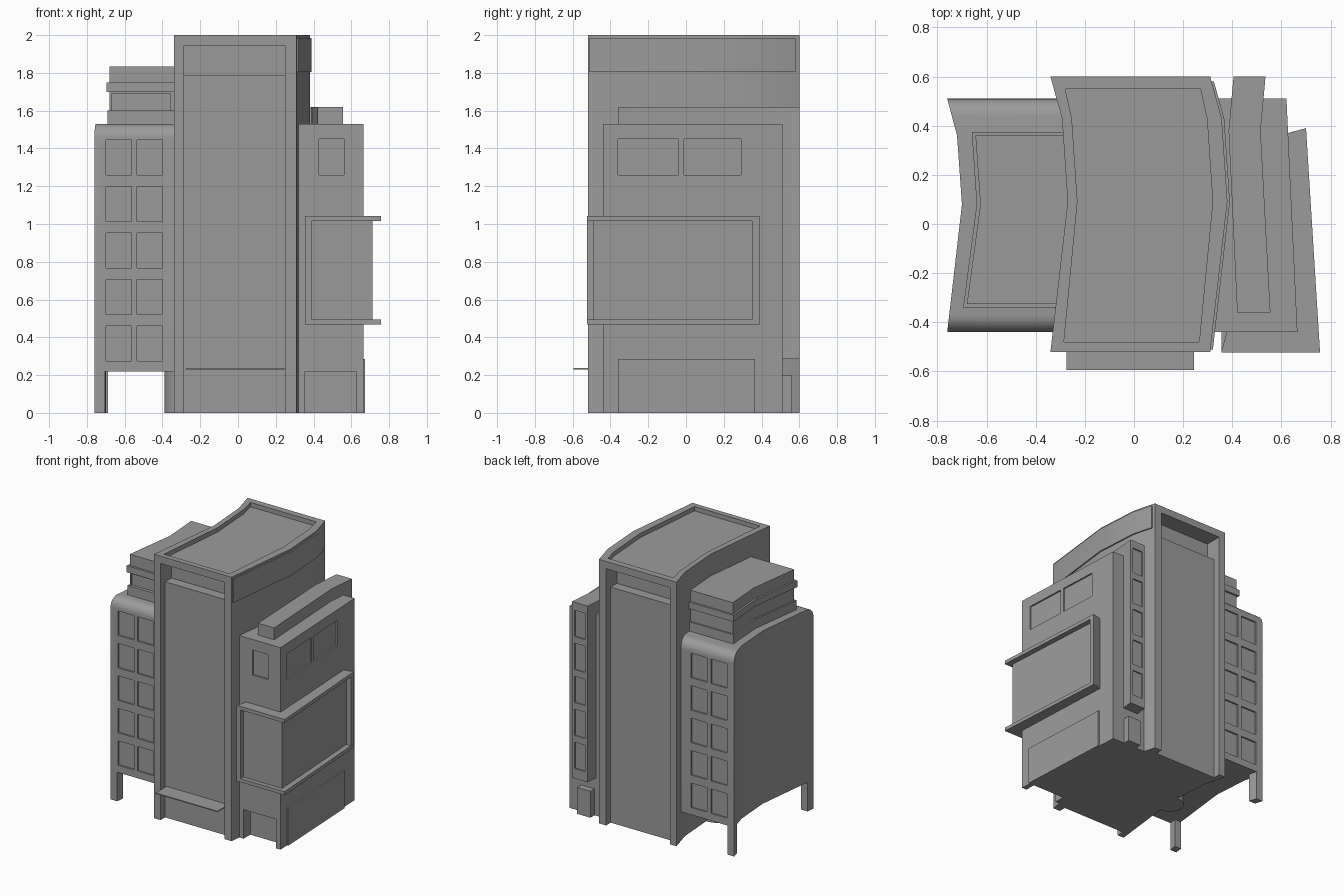
import bpy, bmesh
from math import radians

if "Cube" in bpy.data.objects:
    bpy.data.objects.remove(bpy.data.objects["Cube"], do_unlink=True)

grey = bpy.data.materials.new("concrete_grey")
grey.use_nodes = True
GREY = (0.33, 0.33, 0.33, 1)
grey.diffuse_color = GREY
grey.node_tree.nodes["Principled BSDF"].inputs["Base Color"].default_value = GREY
parts = []


def prism(name, plan, z0, z1, round_ends=0):
    """Extrude a plan outline; optionally round the top edges at both y ends."""
    bm = bmesh.new()
    low = [bm.verts.new((x, y, z0)) for x, y in plan]
    high = [bm.verts.new((x, y, z1)) for x, y in plan]
    bm.faces.new(low)
    bm.faces.new(high)
    for i in range(len(plan)):
        j = (i + 1) % len(plan)
        bm.faces.new((low[i], low[j], high[j], high[i]))
    bmesh.ops.recalc_face_normals(bm, faces=bm.faces)
    if round_ends:
        ends = (min(p[1] for p in plan), max(p[1] for p in plan))
        edges = [e for e in bm.edges if all(v in high for v in e.verts)
                 and e.verts[0].co.y == e.verts[1].co.y and e.verts[0].co.y in
                 [v.co.y for v in high if min(abs(v.co.y - k) for k in ends) < 1e-4]]
        bmesh.ops.bevel(bm, geom=edges, offset=round_ends, segments=6,
                        profile=0.5, affect='EDGES')
    mesh = bpy.data.meshes.new(name)
    bm.to_mesh(mesh)
    bm.free()
    mesh.materials.append(grey)
    ob = bpy.data.objects.new(name, mesh)
    bpy.context.scene.collection.objects.link(ob)
    parts.append(ob)
    return ob


def rect(x0, x1, y0, y1):
    return [(x0, y0), (x1, y0), (x1, y1), (x0, y1)]


def box(name, x0, x1, y0, y1, z0, z1):
    return prism(name, rect(x0, x1, y0, y1), z0, z1)


def cut(ob, cutter):
    """Subtract a cutter, bake the result and drop the cutter."""
    mod = ob.modifiers.new("cut", 'BOOLEAN')
    mod.object, mod.operation, mod.solver = cutter, 'DIFFERENCE', 'EXACT'
    dg = bpy.context.evaluated_depsgraph_get()
    mesh = bpy.data.meshes.new_from_object(ob.evaluated_get(dg))
    ob.modifiers.clear()
    ob.data = mesh
    parts.remove(cutter)
    bpy.data.objects.remove(cutter, do_unlink=True)


def shift(curve, dx):
    return [(x + dx, y) for x, y in curve]


# Central tower with bowed side walls
bow = [(-0.34, -0.52), (-0.27, 0.09), (-0.293, 0.43), (-0.34, 0.60)]
tower = prism("tower", shift(bow, 0.65) + bow[::-1], 0, 2)
inner = [(-0.285, -0.48), (-0.23, 0.09), (-0.253, 0.43), (-0.28, 0.55)]
cut(tower, prism("roof_cutter", shift(inner, 0.55) + inner[::-1], 1.967, 2.1))
for y, s in ((-0.52, 1), (0.60, -1)):
    for depth, z0, z1 in ((0.055, -0.1, 1.79), (0.13, 1.785, 1.945)):
        ys = sorted((y - 0.1 * s, y + depth * s))
        cut(tower, box("recess_cutter", -0.285, 0.25, *ys, z0, z1))
box("entrance_canopy", -0.275, 0.245, -0.595, -0.45, 0.231, 0.238)

# Raised panel following the bowed right wall
wall = [(0.311, -0.51), (0.38, 0.09), (0.357, 0.43), (0.315, 0.58)]
prism("upper_wall_panel", shift(wall, 0.01) + shift(wall, -0.02)[::-1], 1.805, 1.985)

# Left wing on two legs, rounded at the front and back of its roof
side = [(-0.76, -0.44), (-0.70, 0.08), (-0.72, 0.36), (-0.76, 0.51)]
left_wing = prism("left_wing", [(-0.25, -0.44), (-0.25, 0.51)] + side[::-1],
                  0.22, 1.53, 0.07)
for y0, y1 in ((-0.5, -0.428), (0.498, 0.6)):
    for row in range(5):
        z = 0.275 + row * 0.246
        for x0 in (-0.70, -0.535):
            cut(left_wing, box("window_cutter", x0, x0 + 0.135, y0, y1, z, z + 0.185))
prism("left_front_leg", [(-0.76, -0.44), (-0.705, -0.44), (-0.698, -0.38),
                         (-0.753, -0.38)], 0, 0.23)
prism("left_back_leg", [(-0.76, 0.51), (-0.705, 0.51), (-0.688, 0.45),
                        (-0.744, 0.45)], 0, 0.23)
bpy.ops.mesh.primitive_cylinder_add(vertices=24, radius=0.1, depth=0.23,
                                    location=(-0.29, 0.05, 0.115))
column = bpy.context.object
column.name = "undercroft_column"
column.data.materials.append(grey)
parts.append(column)


# Stepped penthouse on the left wing
def penthouse_plan(o):
    return [(-0.25, -0.325 - o), (-0.25, 0.36 + o), (-0.645 - o, 0.36 + o),
            (-0.625 - o, 0.08), (-0.68 - o, -0.325 - o)]


body = prism("penthouse", penthouse_plan(0), 1.5, 1.835)
cut(body, box("window_cutter", -0.67, -0.36, -0.4, -0.313, 1.60, 1.69))
prism("penthouse_base", penthouse_plan(0.012), 1.52, 1.60)
prism("penthouse_ledge", penthouse_plan(0.015), 1.70, 1.75)


# Right wing with a tapering outer wall
def outer_x(y):
    return 0.665 - 0.047 * (y + 0.44)


def side_plate(name, y0, y1, z0, z1, inside, outside):
    return prism(name, [(outer_x(y0) - inside, y0), (outer_x(y0) + outside, y0),
                        (outer_x(y1) + outside, y1), (outer_x(y1) - inside, y1)], z0, z1)


right_wing = prism("right_wing", [(0.30, -0.44), (outer_x(-0.44), -0.44),
                                  (outer_x(0.51), 0.51), (0.30, 0.51)], 0, 1.53)
cut(right_wing, box("door_cutter", 0.355, 0.625, -0.5, -0.36, -0.1, 0.22))
cut(right_wing, box("window_cutter", 0.43, 0.56, -0.5, -0.428, 1.26, 1.45))
for y0, y1 in ((-0.36, -0.04), (-0.01, 0.29)):
    cut(right_wing, side_plate("window_cutter", y0, y1, 1.26, 1.45, 0.012, 0.1))
side_plate("base_panel", -0.36, 0.365, 0, 0.285, 0.02, 0.011)

# Rooftop strip running into the rear stair shaft
prism("rooftop_strip", [(0.42, -0.36), (0.555, -0.36), (0.515, 0.38), (0.526, 0.50),
                        (0.396, 0.50), (0.385, 0.38)], 1.5, 1.62)
shaft = prism("stair_shaft", [(0.396, 0.50), (0.526, 0.50), (0.535, 0.60),
                              (0.405, 0.60)], 0.285, 1.62)
for row in range(5):
    z = 0.36 + row * 0.25
    cut(shaft, box("window_cutter", 0.425, 0.515, 0.59, 0.7, z, z + 0.2))
box("rear_porch", 0.41, 0.52, 0.50, 0.56, 0, 0.2)

# Projecting glazed bay wrapped around the right wing's front corner
for name, z in (("bay_floor", 0.468), ("bay_roof", 1.015)):
    prism(name, [(0.355, -0.523), (0.757, -0.523), (0.70, 0.39), (0.59, 0.36)],
          z, z + 0.027)
prism("bay_glazing", [(0.37, -0.49), (0.712, -0.49), (0.662, 0.37), (0.45, 0.36)],
      0.48, 1.03)
box("bay_front_post", 0.355, 0.388, -0.523, -0.40, 0.48, 1.03)
prism("bay_rear_post", [(0.60, 0.35), (0.702, 0.35), (0.70, 0.39), (0.60, 0.363)],
      0.48, 1.03)

# Smooth the bowed walls while keeping corners sharp
bpy.ops.object.select_all(action='DESELECT')
for ob in parts:
    ob.select_set(True)
bpy.context.view_layer.objects.active = parts[0]
bpy.ops.object.shade_smooth_by_angle(angle=radians(25))
